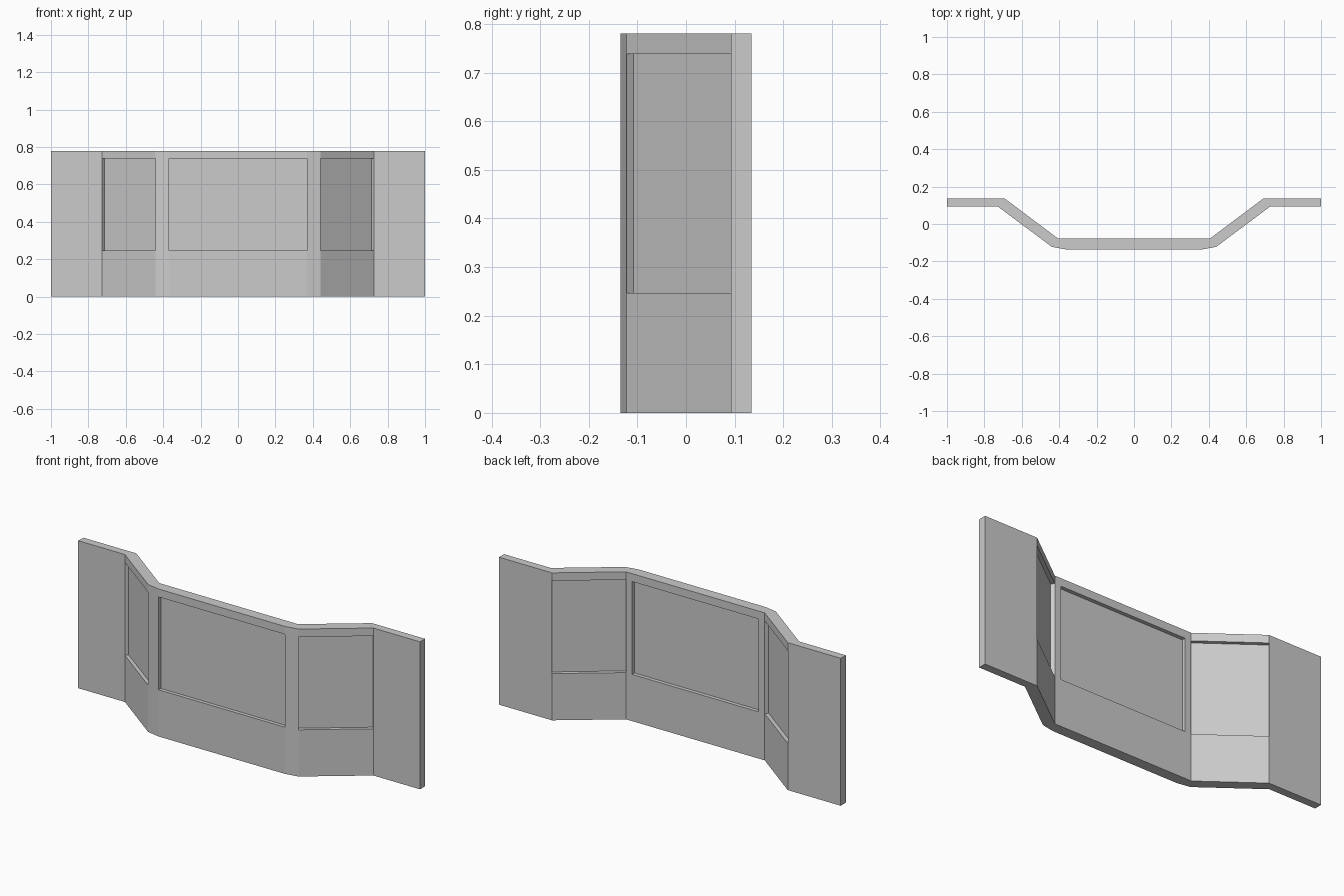
import bpy, bmesh
from mathutils import Vector

if "Cube" in bpy.data.objects:
    bpy.data.objects.remove(bpy.data.objects["Cube"])

LEVELS = [0, 0.247, 0.738, 0.78]           # floor, sill, lintel, top
# Plan stations (front point, back point) from the centre to the right end
half = [((0.37, -0.135), (0.37, -0.078)),
        ((0.44, -0.122), (0.406, -0.078)),
        ((0.727, 0.093), (0.69, 0.135)),
        ((1.0, 0.093), (1.0, 0.135))]


def mirrored(pts):
    return [tuple((-x, y) for x, y in s) for s in reversed(pts)] + pts


STATIONS = mirrored(half)
WINDOWS = {"left_pane": 1, "centre_pane": 3, "right_pane": 5}


def point(i, t, z):
    """Point at station i, fraction t through the wall, height z."""
    f, b = (Vector(p) for p in STATIONS[i])
    p = f.lerp(b, t)
    return (p.x, p.y, z)


def quad(bm, *pts):
    bm.faces.new([bm.verts.new(p) for p in pts])


def ring(bm, i, z0, z1, t0=0, t1=1):
    """Vertical face through the wall thickness at station i."""
    quad(bm, point(i, t0, z0), point(i, t1, z0), point(i, t1, z1), point(i, t0, z1))


def flat(bm, i, z, t0=0, t1=1):
    """Horizontal face across segment i at height z."""
    quad(bm, point(i, t0, z), point(i + 1, t0, z), point(i + 1, t1, z), point(i, t1, z))


def side(bm, i, t, z0, z1):
    """Face along segment i at depth fraction t."""
    quad(bm, point(i, t, z0), point(i + 1, t, z0), point(i + 1, t, z1), point(i, t, z1))


def finish(bm, name):
    bmesh.ops.remove_doubles(bm, verts=bm.verts[:], dist=1e-5)
    bmesh.ops.recalc_face_normals(bm, faces=bm.faces[:])
    me = bpy.data.meshes.new(name)
    bm.to_mesh(me)
    bm.free()
    bpy.context.collection.objects.link(bpy.data.objects.new(name, me))


# Bay wall with three window openings
bm = bmesh.new()
bands = list(zip(LEVELS, LEVELS[1:]))
for i in range(len(STATIONS) - 1):
    flat(bm, i, LEVELS[0])
    flat(bm, i, LEVELS[-1])
    for k, (z0, z1) in enumerate(bands):
        if k == 1 and i in WINDOWS.values():
            # sill, lintel and jambs
            flat(bm, i, z0)
            flat(bm, i, z1)
            ring(bm, i, z0, z1)
            ring(bm, i + 1, z0, z1)
        else:
            side(bm, i, 0, z0, z1)
            side(bm, i, 1, z0, z1)
for z0, z1 in bands:
    ring(bm, 0, z0, z1)
    ring(bm, len(STATIONS) - 1, z0, z1)
finish(bm, "bay_wall")

# Window panes set into the middle of the wall thickness
for name, i in WINDOWS.items():
    bm = bmesh.new()
    z0, z1, t0, t1 = LEVELS[1], LEVELS[2], 0.33, 0.65
    for t in (t0, t1):
        side(bm, i, t, z0, z1)
    for z in (z0, z1):
        flat(bm, i, z, t0, t1)
    for j in (i, i + 1):
        ring(bm, j, z0, z1, t0, t1)
    finish(bm, name)
